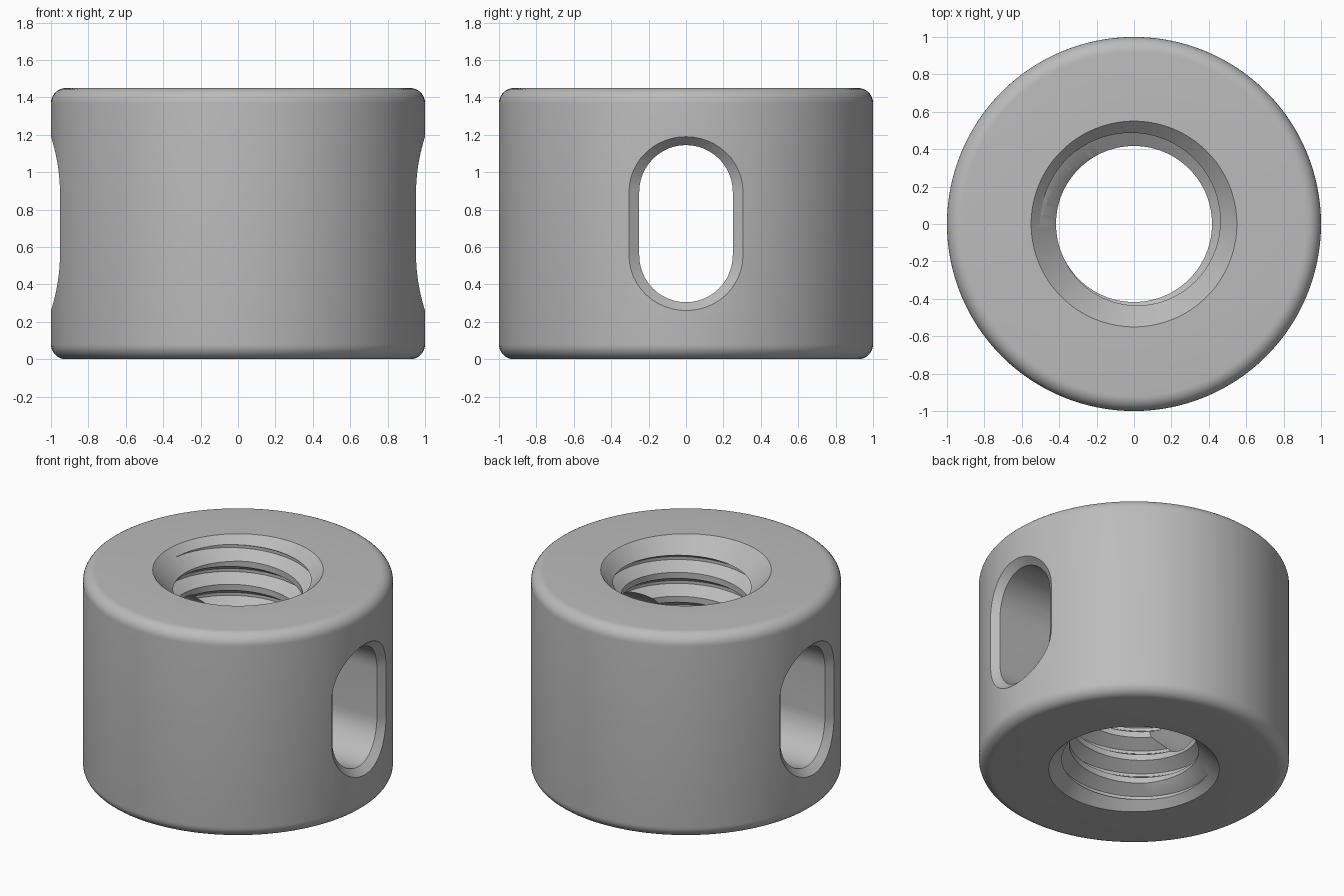
import bpy, bmesh, math
from math import pi, sin, cos, sqrt

HEIGHT, PITCH = 1.45, 0.17
MINOR, MAJOR = 0.417, 0.5
SEGS = 128

cube = bpy.data.objects.get("Cube")
if cube:
    bpy.data.objects.remove(cube, do_unlink=True)

steel = bpy.data.materials.new("grey_steel")
steel.use_nodes = True
GREY = (0.5, 0.5, 0.5, 1)
steel.diffuse_color = GREY
steel.node_tree.nodes["Principled BSDF"].inputs["Base Color"].default_value = GREY


def make_object(name, bm):
    bmesh.ops.recalc_face_normals(bm, faces=bm.faces[:])
    mesh = bpy.data.meshes.new(name)
    bm.to_mesh(mesh)
    bm.free()
    mesh.materials.append(steel)
    obj = bpy.data.objects.new(name, mesh)
    bpy.context.collection.objects.link(obj)
    return obj


def lathe(name, profile):
    """Revolve a (radius, height) profile that starts and ends on the axis."""
    bm = bmesh.new()
    verts = [bm.verts.new((r, 0, z)) for r, z in profile]
    edges = [bm.edges.new(pair) for pair in zip(verts, verts[1:])]
    bmesh.ops.spin(bm, geom=verts + edges, cent=(0, 0, 0), axis=(0, 0, 1),
                   angle=2 * pi, steps=SEGS)
    bmesh.ops.remove_doubles(bm, verts=bm.verts[:], dist=1e-5)
    return make_object(name, bm)


def thread_tap():
    """Solid right-handed screw used to cut the threaded bore."""
    bm = bmesh.new()
    levels = [(0, MINOR), (0.25, MINOR), (0.5625, MAJOR), (0.6875, MAJOR)]
    start, turns = 0.029 - 3 * PITCH, 14
    rows = []
    for i in range(turns * SEGS + 1):
        a = 2 * pi * i / SEGS
        rows.append([bm.verts.new((r * cos(a), r * sin(a),
                                   start + PITCH * (i / SEGS + h)))
                     for h, r in levels])
    # Each turn joins the first level of the turn above
    for i, row in enumerate(rows):
        if i + SEGS < len(rows):
            row.append(rows[i + SEGS][0])
    for a, b in zip(rows, rows[1:]):
        for j in range(min(len(a), len(b)) - 1):
            bm.faces.new((a[j], b[j], b[j + 1], a[j + 1]))
    # Close both open ends with a fan
    middle = start + PITCH * turns / 2
    low = bm.verts.new((0, 0, start))
    high = bm.verts.new((0, 0, start + PITCH * (turns + 0.5)))
    for e in [e for e in bm.edges if e.is_boundary]:
        pole = low if e.verts[0].co.z < middle else high
        bm.faces.new((e.verts[0], e.verts[1], pole))
    return make_object("thread_cutter", bm)


def slot_cutter():
    """Rounded slot along x, flaring where it leaves the curved wall."""
    half, straight, flare, steps = 0.25, 0.17, 1.4, 24
    outline = []
    for side in (1, -1):
        for k in range(steps + 1):
            a = pi * k / steps
            outline.append((cos(a) * side, sin(a) * side, side * straight))

    def ring(bm, sign, kind):
        verts = []
        for c, s, dz in outline:
            y, z = half * c, HEIGHT / 2 + dz + half * s
            inner = sqrt(1 - y * y) - 0.05
            yo, zo = y + 0.055 * c, z + 0.045 * s
            outer = sqrt(1 - yo * yo)
            if kind == "inner":
                p = (inner, y, z)
            else:
                p = [u + flare * (v - u)
                     for u, v in zip((inner, y, z), (outer, yo, zo))]
                if kind == "end":
                    p[0] = 1.3
            verts.append(bm.verts.new((sign * p[0], p[1], p[2])))
        return verts

    bm = bmesh.new()
    rings = [ring(bm, s, k) for s, k in
             ((-1, "end"), (-1, "flare"), (-1, "inner"),
              (1, "inner"), (1, "flare"), (1, "end"))]
    n = len(outline)
    for a, b in zip(rings, rings[1:]):
        for k in range(n):
            m = (k + 1) % n
            bm.faces.new((a[k], a[m], b[m], b[k]))
    bm.faces.new(rings[0])
    bm.faces.new(rings[-1])
    return make_object("slot_cutter", bm)


# Round body with softened rims
fillet = 0.08
arc = [k * pi / 16 for k in range(9)]
bottom = [(1 - fillet + fillet * sin(a), fillet - fillet * cos(a)) for a in arc]
top = [(r, HEIGHT - z) for r, z in reversed(bottom)]
body = lathe("threaded_collar", [(0, 0)] + bottom + top + [(0, HEIGHT)])

# Countersinks at both ends of the bore
RIM = 0.55
sink = [(0, -0.1), (RIM + 0.1, -0.1), (RIM - 0.25, 0.25), (0, 0.25)]
cutters = [thread_tap(),
           lathe("lower_countersink_cutter", sink),
           lathe("upper_countersink_cutter", [(r, HEIGHT - z) for r, z in sink]),
           slot_cutter()]

for cutter in cutters:
    cutter.hide_render = True
    mod = body.modifiers.new(cutter.name, "BOOLEAN")
    mod.operation, mod.solver, mod.object = "DIFFERENCE", "EXACT", cutter

# Apply the cuts and drop the cutters
bpy.context.view_layer.update()
result = bpy.data.meshes.new_from_object(
    body.evaluated_get(bpy.context.evaluated_depsgraph_get()))
body.modifiers.clear()
body.data = result
body.data.materials.clear()
body.data.materials.append(steel)
for cutter in cutters:
    bpy.data.objects.remove(cutter, do_unlink=True)

bpy.ops.object.select_all(action="DESELECT")
body.select_set(True)
bpy.context.view_layer.objects.active = body
bpy.ops.object.shade_smooth_by_angle(angle=math.radians(25))
